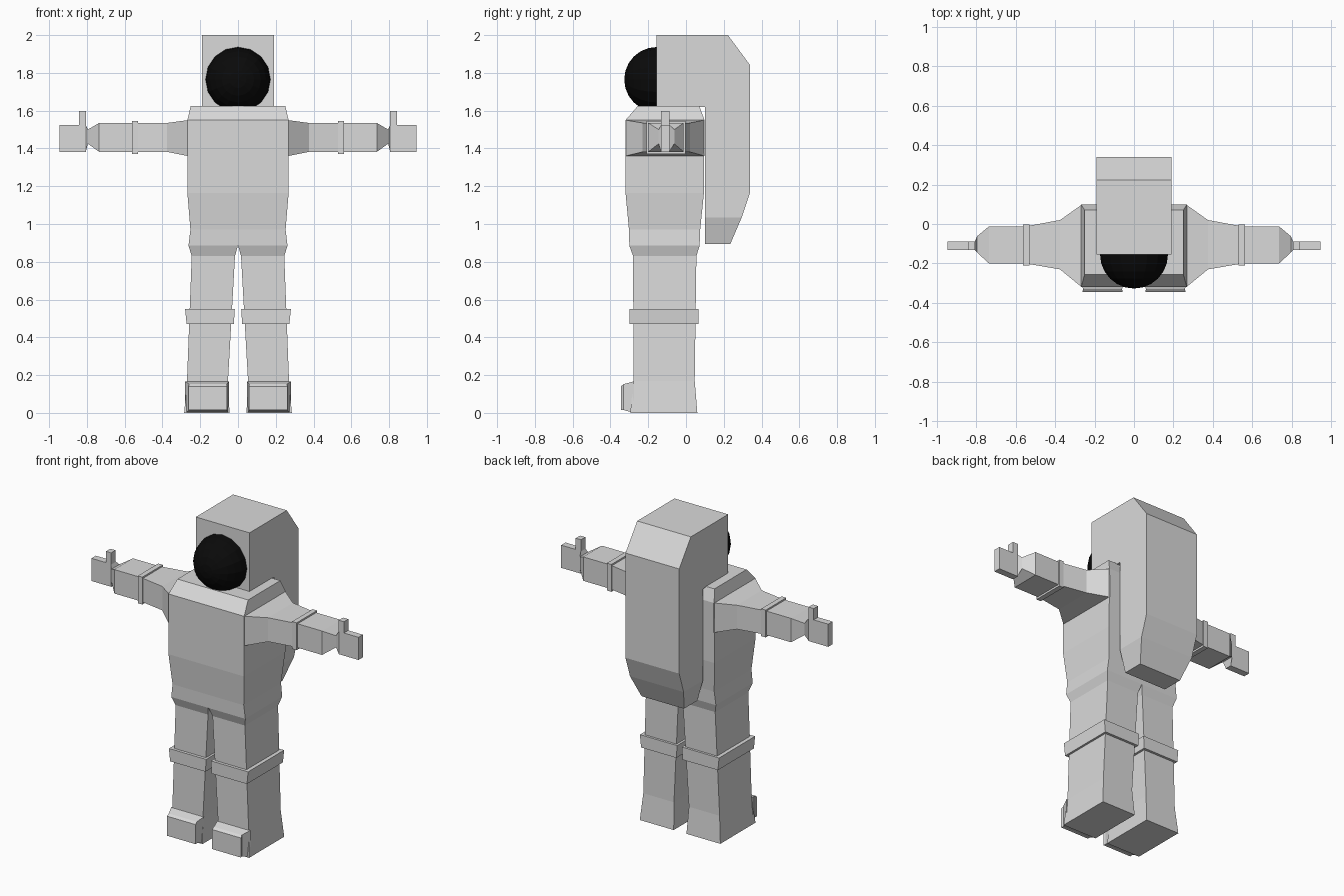
import bpy, bmesh, math

def material(name, rgb):
    m = bpy.data.materials.new(name)
    m.diffuse_color = (*rgb, 1)
    return m

SUIT = material("suit_grey", (0.7, 0.7, 0.7))
BLACK = material("visor_black", (0.003, 0.003, 0.003))

def finish(name, bm, mat, mirror=False):
    bmesh.ops.recalc_face_normals(bm, faces=bm.faces[:])
    me = bpy.data.meshes.new(name)
    bm.to_mesh(me)
    bm.free()
    me.materials.append(mat)
    ob = bpy.data.objects.new(name, me)
    bpy.context.collection.objects.link(ob)
    if mirror:
        ob.modifiers.new("mirror", 'MIRROR').use_mirror_merge = False
    return ob

def loft(name, axis, rings, mirror=False):
    """Rectangular sections along an axis: (position, a0, a1, b0, b1)."""
    bm = bmesh.new()
    loops = []
    for p, a0, a1, b0, b1 in rings:
        loop = []
        for a, b in ((a0, b0), (a1, b0), (a1, b1), (a0, b1)):
            co = [a, b]
            co.insert(axis, p)
            loop.append(bm.verts.new(co))
        loops.append(loop)
    for lo, hi in zip(loops, loops[1:]):
        for i in range(4):
            j = (i + 1) % 4
            bm.faces.new((lo[i], lo[j], hi[j], hi[i]))
    bm.faces.new(loops[0])
    bm.faces.new(loops[-1])
    return finish(name, bm, SUIT, mirror)

X, Y, Z = 0, 1, 2

# Torso with sloped shoulders and tapered waist
loft("torso", Z, [(0.885, -0.262, 0.262, -0.30, 0.072),
                  (0.97, -0.252, 0.252, -0.302, 0.075),
                  (1.165, -0.268, 0.268, -0.32, 0.095),
                  (1.55, -0.268, 0.268, -0.32, 0.098),
                  (1.625, -0.25, 0.25, -0.255, 0.07)])

# Legs, knee bands and toes
loft("leg", Z, [(0.0, 0.045, 0.285, -0.295, 0.06),
                (0.17, 0.053, 0.27, -0.278, 0.046),
                (0.83, 0.016, 0.245, -0.28, 0.055),
                (0.885, 0.001, 0.262, -0.30, 0.072)], True)
loft("knee_band", Z, [(0.47, 0.022, 0.272, -0.298, 0.066),
                      (0.55, 0.017, 0.28, -0.298, 0.066)], True)
loft("boot_toe", Y, [(-0.345, 0.058, 0.262, 0.015, 0.14),
                     (-0.33, 0.06, 0.258, 0.015, 0.152),
                     (-0.275, 0.048, 0.28, 0.0, 0.167)], True)

# Arms, elbow bands, hands and thumbs
loft("arm", X, [(0.265, -0.32, 0.098, 1.36, 1.55),
                (0.375, -0.23, 0.02, 1.382, 1.535),
                (0.55, -0.20, -0.012, 1.382, 1.535),
                (0.735, -0.20, -0.012, 1.382, 1.535),
                (0.795, -0.145, -0.062, 1.425, 1.50),
                (0.806, -0.132, -0.088, 1.382, 1.525)], True)
loft("elbow_band", X, [(0.53, -0.21, -0.003, 1.37, 1.545),
                       (0.562, -0.21, -0.003, 1.37, 1.545)], True)
loft("hand", X, [(0.805, -0.132, -0.088, 1.38, 1.525),
                 (0.945, -0.132, -0.088, 1.38, 1.525)], True)
loft("thumb", Z, [(1.52, 0.805, 0.842, -0.132, -0.088),
                  (1.597, 0.805, 0.842, -0.132, -0.088)], True)

# Backpack and helmet hood
loft("backpack", Z, [(0.895, -0.15, 0.15, 0.10, 0.235),
                     (1.035, -0.19, 0.19, 0.10, 0.295),
                     (1.17, -0.19, 0.19, 0.10, 0.34),
                     (1.625, -0.19, 0.19, 0.10, 0.34)])
loft("helmet", Z, [(1.62, -0.19, 0.19, -0.155, 0.34),
                   (1.84, -0.19, 0.19, -0.155, 0.34),
                   (2.0, -0.19, 0.19, -0.155, 0.222)])

# Faceted visor dome set into the helmet
bm = bmesh.new()
bmesh.ops.create_uvsphere(bm, u_segments=16, v_segments=12, radius=0.172)
visor = finish("visor", bm, BLACK)
visor.location = (0, -0.155, 1.765)
visor.rotation_euler = (math.pi / 2, 0, 0)
